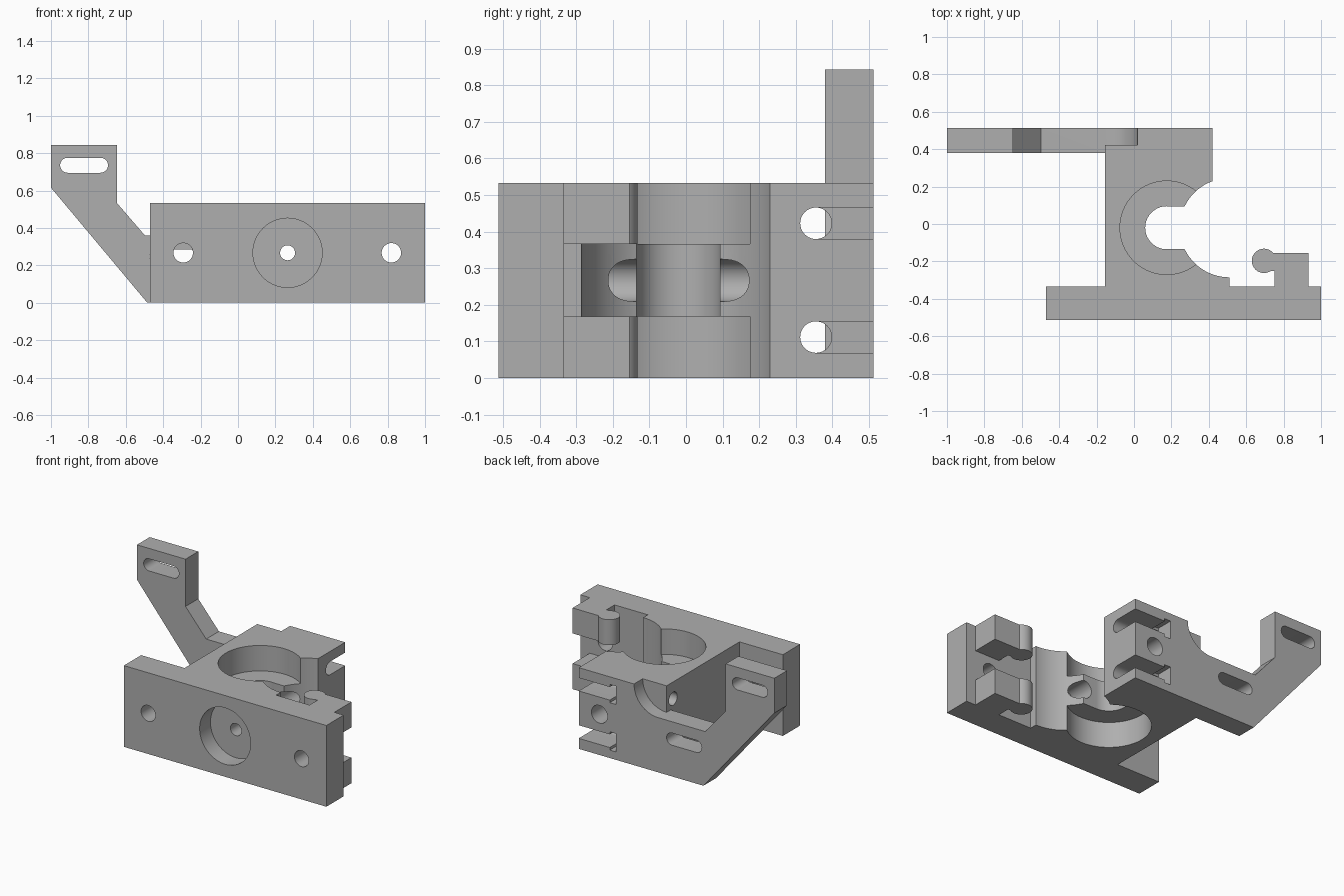
import bpy, bmesh, math
from mathutils import Vector

cube = bpy.data.objects.get("Cube")
if cube:
    bpy.data.objects.remove(cube, do_unlink=True)

grey = bpy.data.materials.new("light_grey")
grey.use_nodes = True
colour = (0.43, 0.43, 0.43, 1)
grey.diffuse_color = colour
grey.node_tree.nodes["Principled BSDF"].inputs["Base Color"].default_value = colour


def prism(name, pts, axis, lo, hi):
    """Extrude a 2D outline along an axis; outline uses the other two axes in order."""
    def place(p, d):
        a, b = p
        return {"x": (d, a, b), "y": (a, d, b), "z": (a, b, d)}[axis]
    bm = bmesh.new()
    face = bm.faces.new([bm.verts.new(place(p, lo)) for p in pts])
    ext = bmesh.ops.extrude_face_region(bm, geom=[face])
    step = Vector(place((0, 0), hi - lo))
    bmesh.ops.translate(bm, vec=step,
                        verts=[v for v in ext["geom"] if isinstance(v, bmesh.types.BMVert)])
    bmesh.ops.recalc_face_normals(bm, faces=bm.faces)
    mesh = bpy.data.meshes.new(name)
    bm.to_mesh(mesh)
    bm.free()
    mesh.materials.append(grey)
    obj = bpy.data.objects.new(name, mesh)
    bpy.context.collection.objects.link(obj)
    return obj


def rect(a0, a1, b0, b1):
    return [(a0, b0), (a1, b0), (a1, b1), (a0, b1)]


def circle(a, b, r, n=64):
    return [(a + r * math.cos(math.tau * i / n), b + r * math.sin(math.tau * i / n))
            for i in range(n)]


def stadium(a, b, half, r, n=16):
    pts = []
    for side, start in ((1, -math.pi / 2), (-1, math.pi / 2)):
        for i in range(n + 1):
            t = start + math.pi * i / n
            pts.append((a + side * half + r * math.cos(t), b + r * math.sin(t)))
    return pts


def combine(target, tool, operation="DIFFERENCE"):
    mod = target.modifiers.new("combine", "BOOLEAN")
    mod.operation, mod.solver, mod.object = operation, "EXACT", tool
    bpy.ops.object.select_all(action="DESELECT")
    bpy.context.view_layer.objects.active = target
    target.select_set(True)
    bpy.ops.object.modifier_apply(modifier=mod.name)
    bpy.data.objects.remove(tool, do_unlink=True)


def cut(target, pts, axis, lo, hi):
    combine(target, prism("cutter", pts, axis, lo, hi))


H, BACK, MID = 0.533, 0.512, 0.267
CX, CY = 0.175, -0.02

# Block with front plate
body = prism("bracket_body", [(-0.155, -0.42), (0.51, -0.42), (0.51, CY), (0.42, CY),
                              (0.42, BACK), (-0.155, BACK)], "z", 0, H)
combine(body, prism("front_plate", rect(-0.47, 1, -BACK, -0.333), "z", 0, H), "UNION")

# Notch in the block above the arm, with a concave corner
cut(body, circle(-0.155, H, 0.174), "y", 0.422, 0.6)

# Side arm with raised mounting tab
arm = prism("side_arm", [(-1, 0.615), (-1, 0.843), (-0.647, 0.843), (-0.647, H),
                         (-0.497, 0.359), (-0.1, 0.359), (-0.1, 0), (-0.485, 0)],
            "y", 0.38, BACK)
for x, z in ((-0.823, 0.735), (-0.345, 0.245)):
    cut(arm, stadium(x, z, 0.088, 0.04), "y", 0.3, 0.6)
combine(body, arm, "UNION")

# Stepped bore and curved side opening
for lo, hi in ((-0.1, 0.168), (0.366, 0.7)):
    cut(body, circle(CX, CY, 0.25, 96), "z", lo, hi)
cut(body, circle(CX, CY, 0.115), "z", -0.1, 0.7)
cut(body, rect(CX, 0.45, CY - 0.115, CY + 0.113), "z", -0.1, 0.7)
cut(body, circle(0.51, CY, 0.265, 96), "z", -0.1, 0.7)

# Front recess, cross hole and plate holes
cut(body, circle(0.265, MID, 0.185), "y", -0.6, -0.4)
cut(body, circle(0.265, MID, 0.04, 40), "y", -0.45, 0)
cut(body, circle(0.27, MID, 0.058, 40), "y", -0.3, 0.6)
for x in (-0.293, 0.82):
    cut(body, circle(x, MID, 0.052, 40), "y", -0.6, -0.2)

# Rear slots with widened ends and side holes
for z in (0.112, 0.423):
    cut(body, circle(0.355, z, 0.043, 40), "x", -0.3, 0.6)
    cut(body, rect(0.15, 0.6, z - 0.043, z + 0.043), "y", 0.355, 0.6)
    cut(body, rect(0.15, 0.195, z - 0.06, z + 0.06), "y", 0.4, 0.6)

# Pair of hooked clips behind the plate
for lo, hi in ((0, 0.168), (0.366, H)):
    clip = prism("clip", rect(0.752, 0.932, -0.4, -0.155), "z", lo, hi)
    combine(clip, prism("clip_neck", rect(0.695, 0.8, -0.25, -0.155), "z", lo, hi), "UNION")
    combine(clip, prism("clip_bulb", circle(0.695, -0.197, 0.065, 48), "z", lo, hi), "UNION")
    combine(body, clip, "UNION")

bpy.ops.object.select_all(action="DESELECT")
body.select_set(True)
bpy.context.view_layer.objects.active = body
bpy.ops.object.shade_smooth_by_angle(angle=math.radians(30))
